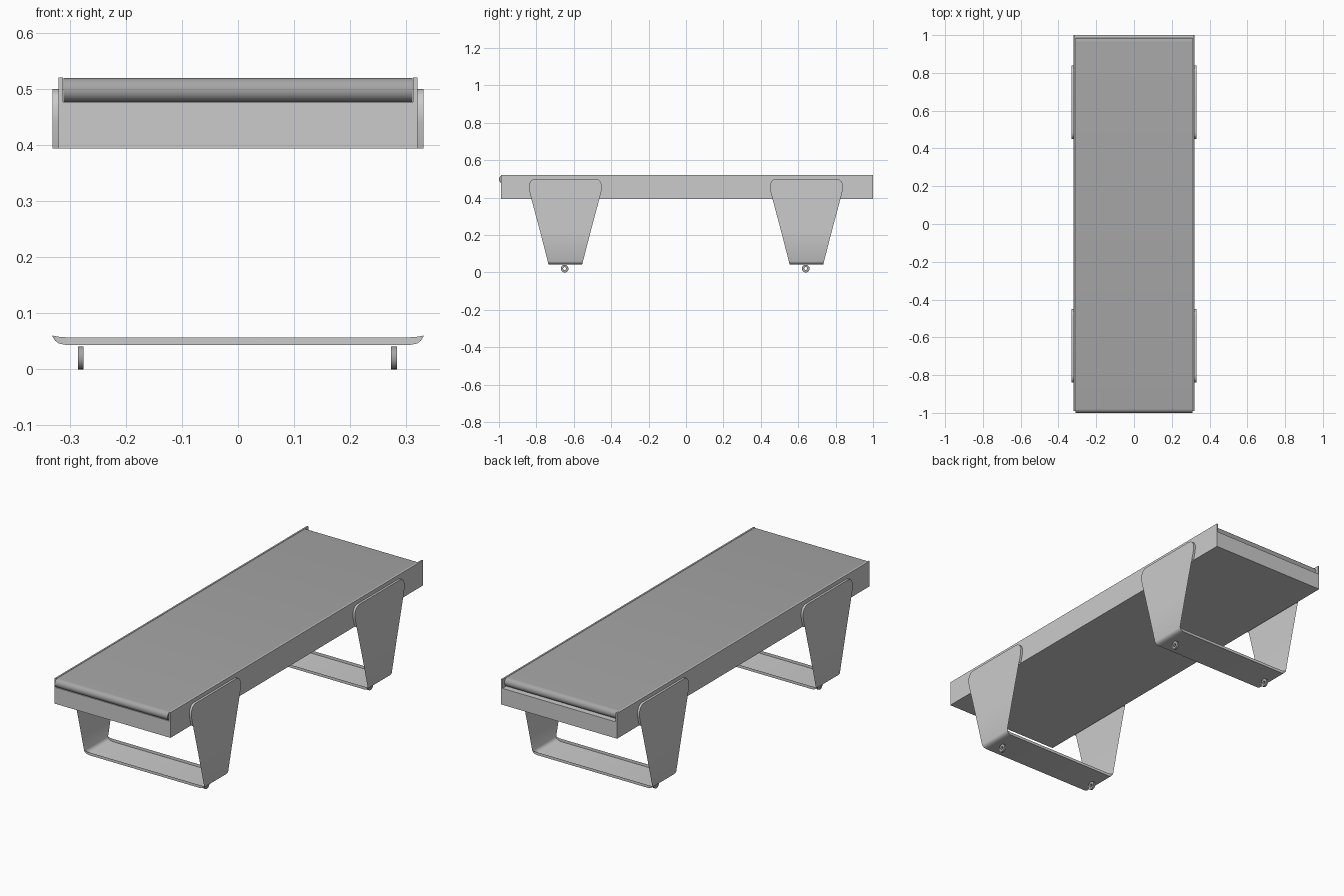
import bpy, bmesh, math

if "Cube" in bpy.data.objects:
    bpy.data.objects.remove(bpy.data.objects["Cube"])

DARK = bpy.data.materials.new("dark_grey")
DARK.diffuse_color = (0.38, 0.38, 0.38, 1)
DARK.use_nodes = True
DARK.node_tree.nodes["Principled BSDF"].inputs["Base Color"].default_value = DARK.diffuse_color


def finish(name, bm, smooth=True, mat=None):
    me = bpy.data.meshes.new(name)
    bm.to_mesh(me)
    bm.free()
    ob = bpy.data.objects.new(name, me)
    bpy.context.collection.objects.link(ob)
    if mat:
        me.materials.append(mat)
    if smooth:
        bpy.ops.object.select_all(action='DESELECT')
        ob.select_set(True)
        bpy.context.view_layer.objects.active = ob
        bpy.ops.object.shade_smooth_by_angle(angle=math.radians(35))
    return ob


def prism(name, points, offset, smooth=True, mat=None):
    """Extrude a closed 3D outline along an offset."""
    bm = bmesh.new()
    face = bm.faces.new([bm.verts.new(p) for p in points])
    ext = bmesh.ops.extrude_face_region(bm, geom=[face], use_keep_orig=True)
    moved = [v for v in ext['geom'] if isinstance(v, bmesh.types.BMVert)]
    bmesh.ops.translate(bm, verts=moved, vec=offset)
    bmesh.ops.recalc_face_normals(bm, faces=bm.faces)
    return finish(name, bm, smooth, mat)


# Bench frame: solid tray with two thin side rails
W, RAIL, LOW, DECK, TOP = 0.32, 0.312, 0.394, 0.476, 0.52
section = [(-W, LOW), (W, LOW), (W, TOP), (RAIL, TOP), (RAIL, DECK),
           (-RAIL, DECK), (-RAIL, TOP), (-W, TOP)]
prism("bench_frame", [(x, -0.989, z) for x, z in section], (0, 1.989, 0), False)

# Seat slab with a rolled edge at both ends
R = (TOP - DECK) / 2 - 0.0005
outline = []
for cy, start in ((-1 + R, 90), (0.986 - R, -90)):
    for i in range(13):
        a = math.radians(start + 15 * i)
        outline.append((-RAIL + 0.001, cy + R * math.cos(a), DECK + R + R * math.sin(a)))
prism("seat", outline, (2 * RAIL - 0.002, 0, 0), True, DARK)

# Leg half path: x, z, half width, inward lip (dx, dz) or None
HALF = [
    (0.331, 0.500, 0.158, (-0.011, 0)),
    (0.331, 0.497, 0.174, (-0.011, 0)),
    (0.331, 0.488, 0.186, (-0.011, 0)),
    (0.331, 0.470, 0.195, (-0.011, 0)),
    (0.331, 0.440, 0.194, (-0.011, 0)),
    (0.331, 0.394, 0.182, (-0.011, 0)),
    (0.331, 0.230, 0.138, None),
    (0.331, 0.059, 0.094, (-0.001, 0.001)),
    (0.326, 0.051, 0.092, (-0.001, 0.008)),
    (0.319, 0.046, 0.091, (0, 0.012)),
    (0.305, 0.043, 0.090, (0, 0.014)),
]


def leg(name, cy):
    """Sheet-metal U: two tapered cheeks joined by a floor bar, with lips."""
    rows = [(-x, z, h, (-l[0], l[1]) if l else None) for x, z, h, l in HALF]
    rows += HALF[::-1]
    bm = bmesh.new()
    edges, lips = [], []
    for x, z, h, lip in rows:
        edges.append([bm.verts.new((x, cy + s * h, z)) for s in (-1, 1)])
        lips.append([bm.verts.new((x + lip[0], cy + s * h, z + lip[1]))
                     for s in (-1, 1)] if lip else None)
    for i in range(len(rows) - 1):
        (a, b), (c, d) = edges[i], edges[i + 1]
        bm.faces.new((a, b, d, c))
        if lips[i] and lips[i + 1]:
            (p, q), (r, s) = lips[i], lips[i + 1]
            bm.faces.new((a, c, r, p))
            bm.faces.new((b, q, s, d))
    for i, flip in ((0, False), (-1, True)):
        quad = [edges[i][0], lips[i][0], lips[i][1], edges[i][1]]
        bm.faces.new(quad[::-1] if flip else quad)
    return finish(name, bm)


def foot(name, x, y, outer=0.0205, inner=0.008, width=0.01, n=24):
    """Small upright ring standing on the ground."""
    bm = bmesh.new()
    loops = []
    for r, dx in ((outer, -1), (outer, 1), (inner, 1), (inner, -1)):
        loops.append([bm.verts.new((x + dx * width / 2,
                                    y + r * math.cos(2 * math.pi * i / n),
                                    outer + r * math.sin(2 * math.pi * i / n)))
                      for i in range(n)])
    for k in range(4):
        a, b = loops[k], loops[(k + 1) % 4]
        for i in range(n):
            j = (i + 1) % n
            bm.faces.new((a[i], a[j], b[j], b[i]))
    bmesh.ops.recalc_face_normals(bm, faces=bm.faces)
    return finish(name, bm, True, DARK)


for side, cy in (("front", -0.645), ("back", 0.644)):
    leg(side + "_leg", cy)
    for hand, x in (("left", -0.28), ("right", 0.278)):
        foot(f"{side}_{hand}_foot", x, cy - 0.004)
